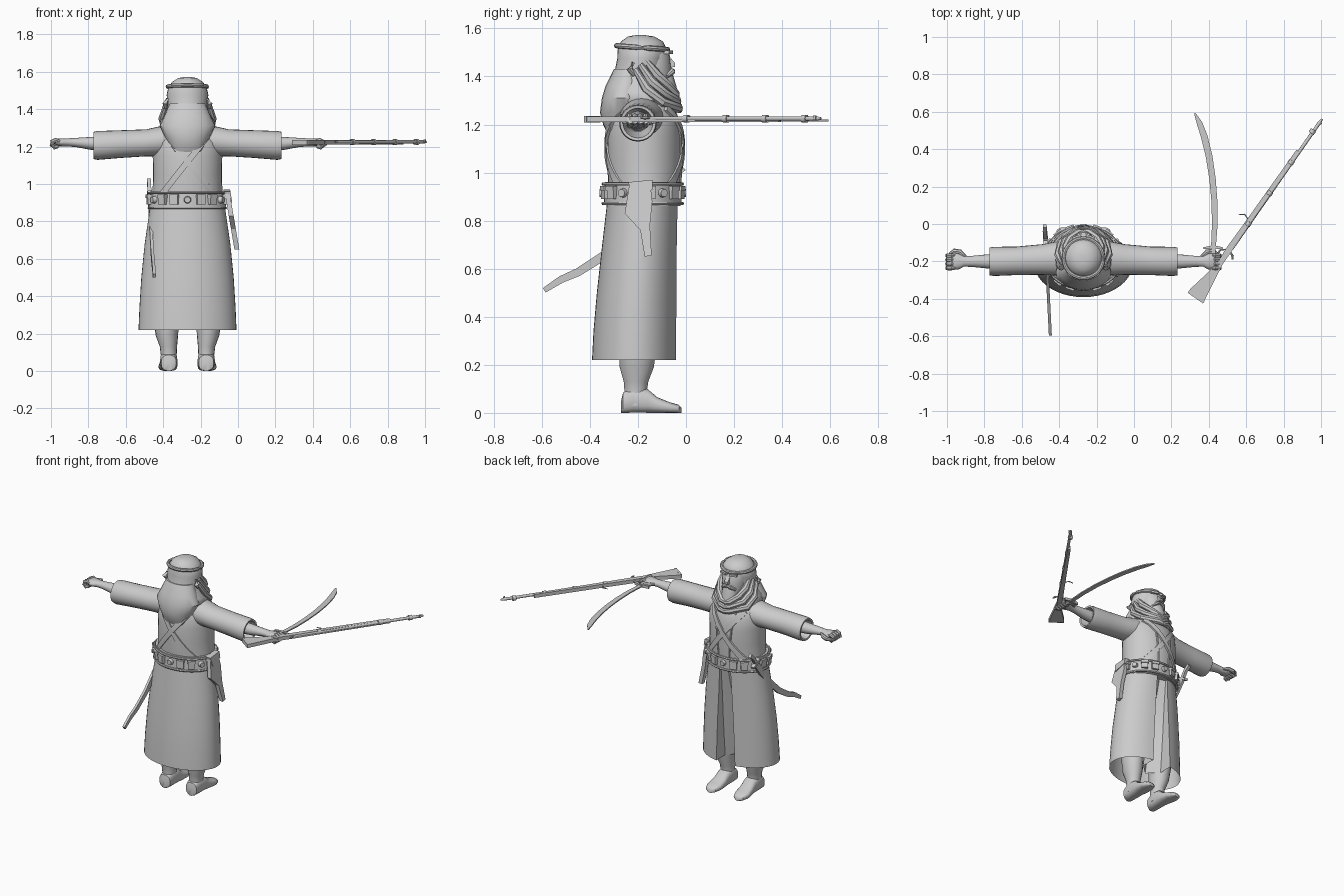
import bpy, bmesh, math
from math import sin, cos, pi, radians
from mathutils import Vector, Matrix

if "Cube" in bpy.data.objects:
    bpy.data.objects.remove(bpy.data.objects["Cube"], do_unlink=True)

mat = bpy.data.materials.new("plain grey")
mat.use_nodes = True
mat.diffuse_color = (0.6, 0.6, 0.6, 1)
mat.node_tree.nodes["Principled BSDF"].inputs["Base Color"].default_value = (0.6, 0.6, 0.6, 1)
MID = -0.27  # the figure stands left of the centre line


def finish(name, bm, origin=MID, angle=40):
    bmesh.ops.recalc_face_normals(bm, faces=bm.faces)
    me = bpy.data.meshes.new(name)
    bm.to_mesh(me)
    bm.free()
    me.materials.append(mat)
    ob = bpy.data.objects.new(name, me)
    ob.location.x = origin
    bpy.context.collection.objects.link(ob)
    bpy.ops.object.select_all(action="DESELECT")
    ob.select_set(True)
    bpy.context.view_layer.objects.active = ob
    bpy.ops.object.shade_smooth_by_angle(angle=radians(angle))
    return ob


def skin(name, rings, caps=True, **kw):
    """Join closed rings of points into a surface."""
    bm = bmesh.new()
    rows = [[bm.verts.new(p) for p in r] for r in rings]
    n = len(rows[0])
    for a, b in zip(rows, rows[1:]):
        for i in range(n):
            j = (i + 1) % n
            bm.faces.new((a[i], a[j], b[j], b[i]))
    if caps:
        bm.faces.new(rows[0])
        bm.faces.new(rows[-1])
    return finish(name, bm, **kw)


def loft(name, axis, rings, n=24, power=1.0, caps=True, **kw):
    """Rings are (position on axis, centre u, centre v, radius u, radius v)."""
    def bend(c):
        return math.copysign(abs(c) ** power, c)
    out = []
    for t, u, v, ru, rv in rings:
        row = []
        for i in range(n):
            a = 2 * pi * i / n
            p, q = u + ru * bend(cos(a)), v + rv * bend(sin(a))
            row.append({"x": (t, p, q), "y": (p, t, q), "z": (p, q, t)}[axis])
        out.append(row)
    return skin(name, out, caps, **kw)


def plate(name, outline, thick, place, **kw):
    """Flat outline (u, v) with thickness w, put in space by place(u, v, w)."""
    return skin(name, [[place(u, v, w) for u, v in outline] for w in (-thick / 2, thick / 2)], angle=30, **kw)


def ribbon(path, widths):
    """Outline of a band following a 2D path."""
    left, right = [], []
    for i, (p, w) in enumerate(zip(path, widths)):
        a, b = Vector(path[max(i - 1, 0)]), Vector(path[min(i + 1, len(path) - 1)])
        d = (b - a).normalized()
        side = Vector((-d.y, d.x)) * w / 2
        left.append(tuple(Vector(p) + side))
        right.append(tuple(Vector(p) - side))
    return left + right[::-1]


def tube(name, pts, radius, n=8, flat=1.0, **kw):
    """Round-section tube through points, tapering at both ends."""
    rings = []
    for i, p in enumerate(pts):
        d = (Vector(pts[min(i + 1, len(pts) - 1)]) - Vector(pts[max(i - 1, 0)])).normalized()
        a = d.cross(Vector((0, 0, 1)) if abs(d.z) < 0.9 else Vector((0, 1, 0))).normalized()
        b = d.cross(a)
        r = radius * (0.6 if i in (0, len(pts) - 1) else 1)
        rings.append([Vector(p) + a * r * flat * cos(k * 2 * pi / n) + b * r * sin(k * 2 * pi / n) for k in range(n)])
    return skin(name, rings, **kw)


def box(name, size, place, **kw):
    bm = bmesh.new()
    bmesh.ops.create_cube(bm, size=1, matrix=place @ Matrix.Diagonal((*size, 1)))
    return finish(name, bm, **kw)


# Coat skirt: rings open at the front into a recessed panel
rings = []
for z, cy, rx, ry, gap, depth in [(.22, -.213, .262, .178, .07, .13), (.34, -.21, .257, .175, .066, .11),
                                  (.5, -.203, .247, .168, .06, .085), (.68, -.193, .229, .158, .05, .055),
                                  (.88, -.18, .2, .148, .04, .02)]:
    g = math.asin(gap / rx)
    row = []
    for i in range(41):
        a = pi / 2 + g + (2 * pi - 2 * g) * i / 40
        row.append((rx * cos(a), cy + ry * sin(a), z))
    front = row[0][1]
    for k in (1.05, .55, 0, -.55, -1.05):
        row.append((gap * k, front - depth * (1.3 - .5 * abs(k)), z))
    rings.append(row)
skin("coat_skirt", rings, caps=False)

# Torso
BODY = [(.86, .198, .148), (.95, .187, .152), (1.05, .184, .156), (1.15, .186, .155), (1.22, .185, .145),
        (1.28, .16, .118), (1.32, .11, .085)]
loft("torso", "z", [(z, 0, -.172, rx, ry) for z, rx, ry in BODY], 32)


def body_y(x, z, sign):
    for (z0, a0, b0), (z1, a1, b1) in zip(BODY, BODY[1:]):
        if z <= z1:
            t = (z - z0) / (z1 - z0)
            rx, ry = a0 + t * (a1 - a0), b0 + t * (b1 - b0)
            return -.172 + sign * ry * math.sqrt(max(0, 1 - (x / rx) ** 2))
    return -.172


# Crossed straps on chest and back
for face, label in ((1, "chest"), (-1, "back")):
    for s in (1, -1):
        rings = []
        for i in range(13):
            t = i / 12
            x, z = s * (.12 - .27 * t), 1.27 - .34 * t
            out = face * (.012 if s > 0 else .007)
            row = []
            for e, o in ((-1, 0), (-1, 1), (1, 1), (1, 0)):
                px, pz = x + e * s * .011, z - e * .012
                row.append((px, body_y(px, pz, face) + out * o, pz))
            rings.append(row)
        skin(label + "_strap", rings)
# Coat front edges on the chest
for s in (1, -1):
    tube("coat_edge", [(s * x, body_y(x, z, 1), z) for x, z in ((.07, 1.26), (.055, 1.15), (.045, 1.05), (.04, .95))], .007)

# Belt with pouches and bosses
loft("belt", "z", [(.865, 0, -.18, .19, .145), (.865, 0, -.18, .208, .162), (.96, 0, -.178, .2, .16),
                   (.96, 0, -.178, .18, .145)], 40, caps=False)
for z in (.872, .952):
    tube("belt_trim", [(.207 * cos(a * pi / 18), -.18 + .165 * sin(a * pi / 18), z) for a in range(37)], .007, 6)
for i in range(18):
    a = 2 * pi * (i + .5) / 18
    spot = Matrix.Translation((.206 * cos(a), -.18 + .164 * sin(a), .915)) @ Matrix.Rotation(a, 4, "Z")
    if i % 3 == 1:
        bm = bmesh.new()
        bmesh.ops.create_cone(bm, segments=12, radius1=.022, radius2=.016, depth=.03, cap_ends=True,
                              matrix=spot @ Matrix.Rotation(pi / 2, 4, "Y"))
        finish("belt_boss", bm)
    else:
        box("belt_pouch", (.026, .044, .05), spot)
        box("pouch_flap", (.034, .048, .018), spot @ Matrix.Translation((0, 0, .02)))

# Arms, hands, legs and shoes on both sides
for s in (1, -1):
    loft("sleeve", "x", [(s * d, y, z, ry, rz) for d, y, z, ry, rz in (
        (.08, -.18, 1.235, .09, .075), (.15, -.185, 1.228, .09, .08), (.22, -.19, 1.22, .082, .072),
        (.36, -.197, 1.213, .076, .074), (.48, -.2, 1.206, .078, .077), (.502, -.2, 1.206, .074, .073),
        (.5, -.2, 1.206, .062, .062), (.4, -.2, 1.21, .04, .04))])
    loft("forearm", "x", [(s * d, -.2, z, ry, rz) for d, z, ry, rz in (
        (.4, 1.215, .042, .042), (.52, 1.217, .037, .034), (.6, 1.222, .029, .024), (.64, 1.222, .028, .022),
        (.665, 1.222, .042, .022), (.695, 1.224, .045, .02), (.71, 1.224, .035, .012))], 16)
    for k in range(4):
        y = -.235 + .022 * k
        tube("finger", [(s * d, y, z) for d, z in ((.68, 1.228), (.705, 1.234), (.725, 1.224), (.728, 1.208),
                                                   (.712, 1.196), (.69, 1.2))], .0125)
    tube("thumb", [(s * .63, -.175, 1.222), (s * .66, -.15, 1.22), (s * .69, -.145, 1.213), (s * .715, -.16, 1.205)], .014)
    loft("leg", "z", [(z, s * x, y, rx, ry) for z, x, y, rx, ry in (
        (.03, .1, -.21, .046, .05), (.08, .1, -.21, .042, .046), (.13, .102, -.208, .046, .052),
        (.19, .11, -.205, .06, .072), (.28, .115, -.2, .068, .08), (.45, .11, -.195, .07, .08))], 18)
    loft("shoe", "y", [(y, s * x, h / 2, r, h / 2) for y, x, h, r in (
        (-.27, .1, .05, .02), (-.262, .1, .085, .04), (-.22, .1, .11, .046), (-.16, .1, .1, .046), (-.12, .102, .066, .048),
        (-.07, .105, .045, .05), (-.03, .105, .034, .036), (-.018, .105, .02, .015))], 18, power=.75)

# Head, face and head cloth
loft("head_cloth", "z", [(z, 0, y, rx, ry) for z, y, rx, ry in (
    (1.572, -.19, .02, .02), (1.566, -.187, .05, .055), (1.545, -.183, .083, .088), (1.51, -.182, .104, .103),
    (1.475, -.186, .112, .1), (1.43, -.195, .104, .1), (1.38, -.196, .115, .112), (1.335, -.195, .145, .135),
    (1.3, -.19, .15, .145), (1.26, -.19, .125, .13))], 28)
loft("neck_flap", "z", [(z, 0, y, rx, ry) for z, y, rx, ry in (
    (1.43, -.24, .095, .06), (1.36, -.25, .125, .085), (1.31, -.26, .148, .09), (1.25, -.27, .12, .088),
    (1.2, -.285, .09, .06), (1.17, -.3, .075, .03))], 24)
loft("face", "z", [(z, 0, y, rx, ry) for z, y, rx, ry in (
    (1.31, -.13, .05, .06), (1.36, -.135, .07, .075), (1.43, -.14, .08, .08), (1.49, -.145, .083, .077),
    (1.53, -.16, .07, .07))], 20)
plate("nose", [(-.075, 1.49), (-.045, 1.455), (-.045, 1.44), (-.075, 1.435)], .026, lambda u, v, w: (w, u, v))
for s in (1, -1):
    box("brow", (.05, .022, .014), Matrix.Translation((s * .035, -.073, 1.5)) @ Matrix.Rotation(-s * .35, 4, "Z"))
    tube("moustache", [(s * x, y, z) for x, y, z in ((0, -.054, 1.425), (.025, -.058, 1.42), (.05, -.08, 1.4))], .014)
    # Cloth folds from temple to chin
    for k in range(3):
        e = .02 * k
        tube("cloth_fold", [(s * x, y, z) for x, y, z in (
            (.095 + e / 2, -.17 - e, 1.47 - e), (.095 + e, -.125 - e, 1.41 - 1.5 * e),
            (.075 + e * 1.2, -.08 - e / 2, 1.365 - 1.8 * e), (.03, -.045 + e / 3, 1.325 - 1.4 * e),
            (-.01, -.04 + e / 3, 1.315 - 1.4 * e))], .021)
    tube("temple_knot", [(s * .108, -.22, 1.455), (s * .12, -.235, 1.43), (s * .115, -.215, 1.405)], .014)
loft("beard", "z", [(1.41, 0, -.1, .05, .045), (1.36, 0, -.09, .055, .05), (1.3, 0, -.085, .05, .055), (1.26, 0, -.09, .02, .03)], 16)
tube("head_band", [(.106 * cos(a * pi / 14), -.183 + .106 * sin(a * pi / 14), 1.52 - .008 * sin(a * pi / 14))
                   for a in range(29)], .011)

# Scabbard and dagger hilt at the hip
hip = lambda u, v, w: (-.207 + w - .05 * u, u, v)
plate("scabbard", ribbon([(-.07, .95), (-.13, .87), (-.22, .765), (-.34, .655), (-.45, .585), (-.52, .555), (-.59, .51)],
                         [.04, .04, .04, .038, .034, .03, .022]), .016, hip)
plate("scabbard_hilt", ribbon([(-.08, .935), (-.045, .99), (-.01, 1.02)], [.024, .02, .026]), .02, hip)
plate("hilt_guard", ribbon([(-.11, .96), (-.04, .925)], [.016, .016]), .026, hip)

# Holster with pistol on the other hip
holster = lambda u, v, w: (.213 + w + (.95 - v) * .17, u, v)
plate("holster", [(-.235, .955), (-.15, .965), (-.14, .88), (-.15, .78), (-.143, .655), (-.172, .65), (-.19, .76), (-.255, .83)],
      .026, holster)
plate("holster_flap", [(-.24, .96), (-.14, .97), (-.14, .93), (-.225, .9)], .036, holster)

# Curved sword, held flat in the hand
flat = lambda u, v, w: (u, v, 1.216 + w)
plate("sword_blade", ribbon([(.425, -.12), (.432, 0), (.43, .12), (.42, .24), (.402, .36), (.375, .47), (.35, .54), (.325, .592)],
                            [.026, .03, .032, .034, .036, .036, .03, .008]), .008, flat, origin=0)
plate("sword_grip", ribbon([(.425, -.12), (.425, -.2), (.435, -.265)], [.02, .022, .028]), .022, flat, origin=0)
plate("sword_guard", ribbon([(.37, -.13), (.425, -.122), (.475, -.13)], [.01, .018, .01]), .018, flat, origin=0)

# Rifle, held level
ANG = math.atan2(.955, .665)
gun = lambda u, v, w: (.333 + u * cos(ANG) - v * sin(ANG), -.39 + u * sin(ANG) + v * cos(ANG), 1.222 + w)
plate("rifle_stock", [(0, .05), (.02, .05), (.15, .022), (.22, .012), (.3, .018), (.45, .015), (.95, .01),
                      (.95, -.01), (.45, -.014), (.32, -.016), (.22, -.016), (.14, -.028), (0, -.048)], .024, gun, origin=0)
plate("butt_plate", [(-.008, .05), (.006, .052), (.006, -.05), (-.008, -.048)], .026, gun, origin=0)
tube("rifle_barrel", [gun(u, -.008, .003) for u in (.3, .32, .8, 1.14, 1.165)], .0095, 10, origin=0)
for u in (.48, .68, .88, 1.08):
    tube("barrel_band", [gun(u - .012, -.004, .002), gun(u - .011, -.004, .002), gun(u + .011, -.004, .002),
                         gun(u + .012, -.004, .002)], .0165, 10, origin=0)
tube("rifle_hammer", [gun(.3, -.015, .006), gun(.29, -.034, .006), gun(.275, -.045, .006)], .007, origin=0)
tube("trigger_guard", [gun(u, v, 0) for u, v in ((.22, .012), (.24, .038), (.28, .038), (.3, .014))], .005, origin=0)
tube("ramrod_sling", [gun(.5, .012, 0), gun(.51, .04, 0), gun(.49, .065, 0)], .004, origin=0)
box("front_sight", (.012, .008, .02), Matrix.Translation(gun(1.14, -.018, .006)) @ Matrix.Rotation(ANG, 4, "Z"), origin=0)
